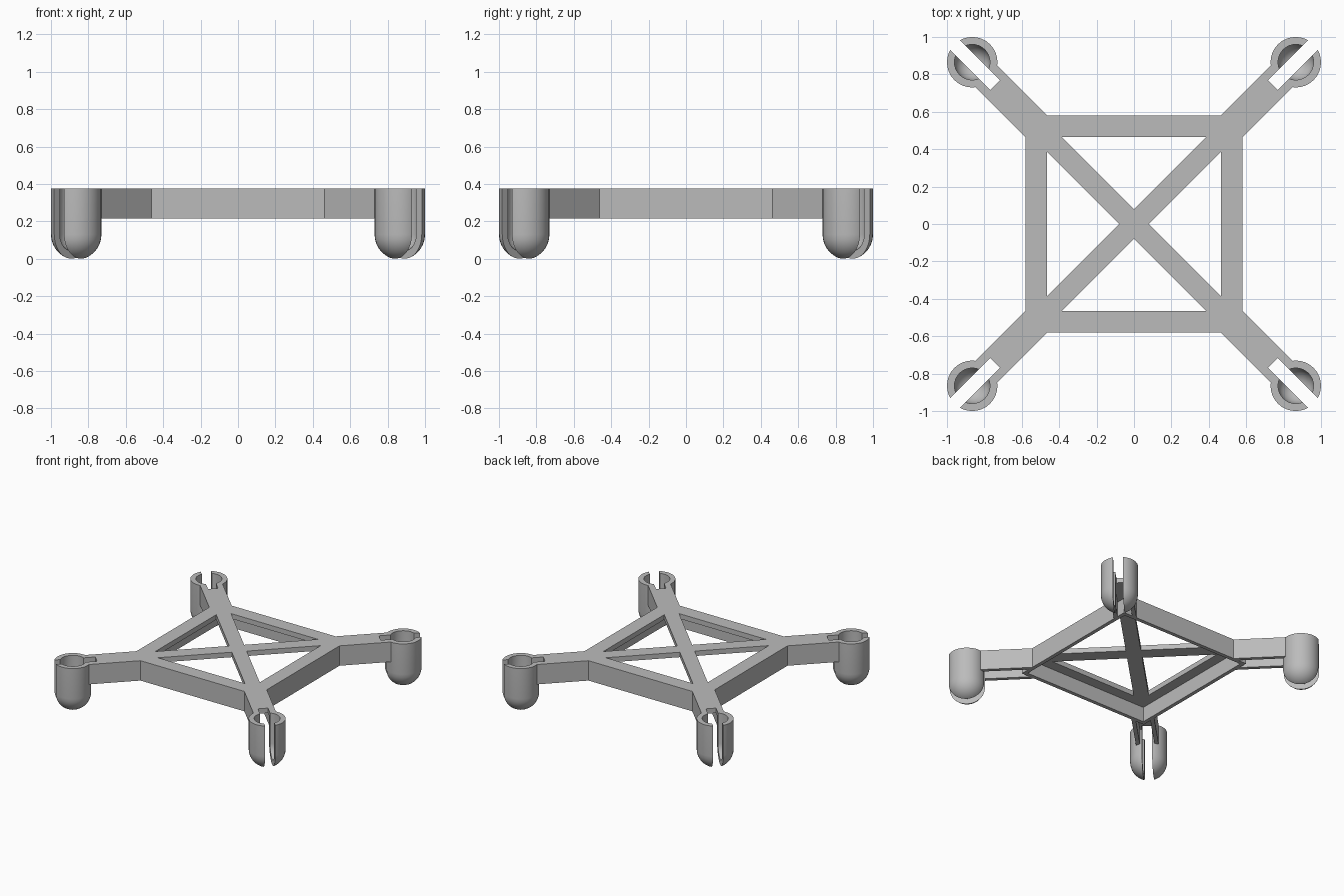
import bpy, bmesh
from math import pi, sin, cos, sqrt
from mathutils import Matrix, Vector

cube = bpy.data.objects.get("Cube")
if cube:
    bpy.data.objects.remove(cube, do_unlink=True)

GREY = (0.5, 0.5, 0.5, 1)
mat = bpy.data.materials.new("plain_grey")
mat.use_nodes = True
mat.diffuse_color = GREY
mat.node_tree.nodes["Principled BSDF"].inputs["Base Color"].default_value = GREY

TOP, LOW = 0.375, 0.215           # frame heights
PLATE, WALL = 0.04, 0.03          # plate and skirt thickness
OUTER, INNER = 0.58, 0.465        # half sizes of the square ring
BRACE, ARM, SLOT = 0.055, 0.083, 0.037   # half widths
CUP, BORE = 0.135, 0.095          # cup radii
CUP_AT = 0.865 * sqrt(2)          # cup distance from the centre
BALL_Z = 0.13                     # centre of the rounded cup end
SLOT_AT = 1.05                    # where the slot begins in the arm


def finish(bm, name, matrix=Matrix()):
    bmesh.ops.remove_doubles(bm, verts=bm.verts, dist=1e-5)
    bmesh.ops.recalc_face_normals(bm, faces=bm.faces)
    bm.transform(matrix)
    mesh = bpy.data.meshes.new(name)
    bm.to_mesh(mesh)
    bm.free()
    mesh.materials.append(mat)
    ob = bpy.data.objects.new(name, mesh)
    bpy.context.collection.objects.link(ob)
    return ob


def add_prism(bm, outline, z0, z1):
    face = bm.faces.new([bm.verts.new((u, v, z0)) for u, v in outline])
    grown = bmesh.ops.extrude_face_region(bm, geom=[face], use_keep_orig=True)
    verts = [g for g in grown["geom"] if isinstance(g, bmesh.types.BMVert)]
    bmesh.ops.translate(bm, verts=verts, vec=(0, 0, z1 - z0))


def add_lathe(bm, profile, steps, closed):
    verts = [bm.verts.new((r, 0, z)) for r, z in profile]
    pairs = list(zip(verts, verts[1:]))
    if closed:
        pairs.append((verts[-1], verts[0]))
    edges = [bm.edges.new(p) for p in pairs]
    bmesh.ops.spin(bm, geom=verts + edges, cent=(0, 0, 0), axis=(0, 0, 1),
                   angle=2 * pi, steps=steps, use_merge=True)


def arc(radius, start, end, count):
    steps = [start + (end - start) * i / count for i in range(count + 1)]
    return [(radius * cos(a), BALL_Z + radius * sin(a)) for a in steps]


# Square ring: top plate with a thin outer skirt, as a four-sided lathe
bm = bmesh.new()
section = [(INNER, TOP), (OUTER, TOP), (OUTER, LOW), (OUTER - WALL, LOW),
           (OUTER - WALL, TOP - PLATE), (INNER, TOP - PLATE)]
add_lathe(bm, [(r * sqrt(2), z) for r, z in section], 4, True)
finish(bm, "square_ring", Matrix.Rotation(pi / 4, 4, "Z"))

# Cross brace: thin plate whose pointed ends fit the inner corners
tip = INNER * sqrt(2)
bm = bmesh.new()
outline = []
for k in range(4):
    turn = Matrix.Rotation(k * pi / 2, 2)
    for p in ((tip - BRACE, -BRACE), (tip, 0), (tip - BRACE, BRACE), (BRACE, BRACE)):
        outline.append(turn @ Vector(p))
add_prism(bm, outline, TOP - PLATE, TOP)
finish(bm, "cross_brace", Matrix.Rotation(pi / 4, 4, "Z"))

# Arms and split cups, one pair per corner
corner = OUTER * sqrt(2)
arm_end = CUP_AT - sqrt(CUP**2 - ARM**2) + 0.004
fork_end = CUP_AT - sqrt(CUP**2 - SLOT**2) + 0.004
half_plate = [(corner - ARM, ARM), (arm_end, ARM), (fork_end, SLOT), (SLOT_AT, SLOT)]
cup_profile = (arc(CUP, -pi / 2, 0, 8) + [(CUP, TOP), (BORE, TOP)]
               + arc(BORE, 0, -pi / 2, 6))
names = ("back_left", "back_right", "front_right", "front_left")
for k, name in enumerate(names):
    turn = Matrix.Rotation(pi / 4 + k * pi / 2, 4, "Z")

    # Forked arm plate with a skirt under each edge
    bm = bmesh.new()
    mirrored = [(u, -v) for u, v in reversed(half_plate)]
    add_prism(bm, [(corner, 0)] + half_plate + mirrored, TOP - PLATE, TOP)
    for s in (1, -1):
        skirt = [(corner - ARM, s * ARM), (arm_end, s * ARM),
                 (arm_end - 0.01, s * (ARM - WALL)),
                 (corner - ARM + WALL, s * (ARM - WALL))]
        add_prism(bm, skirt, LOW, TOP - PLATE)
    finish(bm, name + "_arm", turn)

    # Round-ended cup, cut into two halves by the slot
    for s, side in ((1, "a"), (-1, "b")):
        bm = bmesh.new()
        add_lathe(bm, cup_profile, 32, False)
        bmesh.ops.remove_doubles(bm, verts=bm.verts, dist=1e-5)
        cut = bmesh.ops.bisect_plane(
            bm, geom=bm.verts[:] + bm.edges[:] + bm.faces[:],
            plane_co=(0, s * SLOT, 0), plane_no=(0, s, 0), clear_inner=True)
        rim = [e for e in cut["geom_cut"] if isinstance(e, bmesh.types.BMEdge)]
        bmesh.ops.edgeloop_fill(bm, edges=rim)
        ob = finish(bm, f"{name}_cup_{side}", turn @ Matrix.Translation((CUP_AT, 0, 0)))
        bpy.ops.object.select_all(action="DESELECT")
        ob.select_set(True)
        bpy.context.view_layer.objects.active = ob
        bpy.ops.object.shade_smooth_by_angle(angle=pi / 6)
